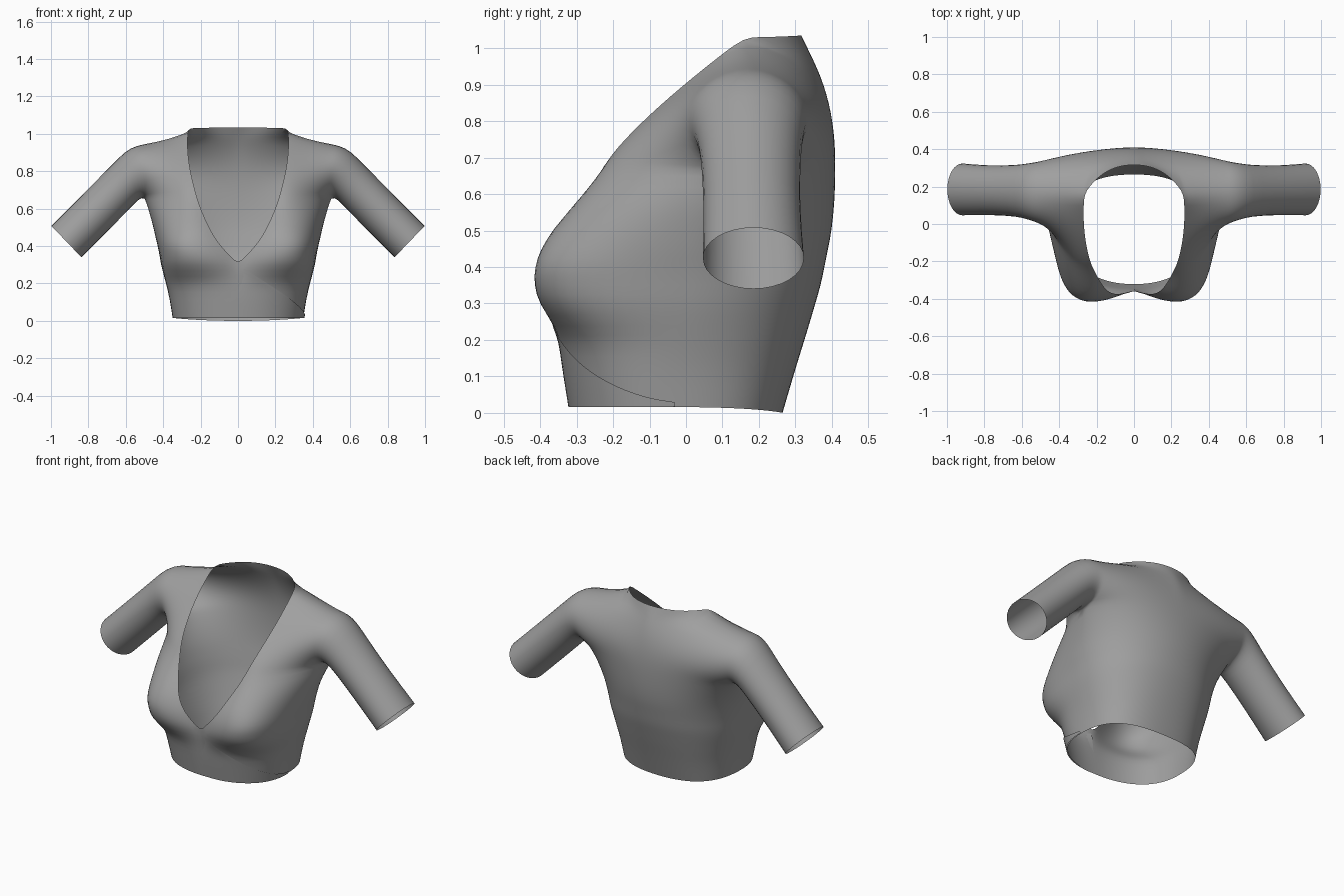
import bpy, bmesh, math
from mathutils import Vector

if "Cube" in bpy.data.objects:
    bpy.data.objects.remove(bpy.data.objects["Cube"], do_unlink=True)

FRONT_COLS, NECK_COLS, ARM_ROWS = 10, 6, 8
BACK_COLS = FRONT_COLS + NECK_COLS

# Torso rows up to the armpit:
# height, front edge x/y, two curve handles x/y, side x/y, back y
ROWS = [
    (.016, 0, -.322, .20, -.325, .36, -.23, .350, -.03, .265),
    (.120, 0, -.338, .20, -.345, .38, -.26, .366, -.03, .300),
    (.190, 0, -.346, .20, -.358, .39, -.29, .383, -.02, .322),
    (.235, 0, -.350, .20, -.388, .41, -.35, .395, -.02, .336),
    (.300, 0, -.355, .22, -.450, .43, -.45, .412, -.01, .355),
    (.350, .045, -.368, .25, -.470, .43, -.45, .420, 0, .370),
    (.400, .092, -.378, .28, -.465, .43, -.44, .430, 0, .380),
    (.450, .128, -.368, .28, -.450, .43, -.39, .443, .01, .390),
    (.500, .155, -.348, .28, -.420, .44, -.32, .453, .03, .400),
    (.580, .193, -.290, .29, -.338, .45, -.23, .475, .09, .408),
    (.660, .220, -.235, .31, -.250, .46, -.10, .500, .17, .410),
]

# Sleeve rings from armhole to cuff: top x/z, bottom x/z, centre y, radius y
SLEEVE = [
    (.54, .940, .500, .660, .170, .165),
    (.60, .915, .530, .648, .174, .154),
    (.68, .832, .570, .605, .178, .140),
    (.84, .670, .695, .478, .180, .134),
    (1.0, .510, .835, .338, .185, .142),
]


def bezier(p, t):
    u = 1 - t
    a, b, c, d = (Vector(v) for v in p)
    return a * u**3 + b * 3 * u * u * t + c * 3 * u * t * t + d * t**3


def ring_point(ring, angle):
    """Angle 0 is the underarm, a half turn is the top, front comes first."""
    tx, tz, bx, bz, cy, ry = ring
    k = (1 - math.cos(angle)) / 2
    return Vector((bx + (tx - bx) * k, cy - ry * math.sin(angle), bz + (tz - bz) * k))


def row_curve(row):
    z, nx, ny, ax, ay, bx, by, sx, sy, _ = row
    return [(nx, ny, z), (ax, ay, z), (bx, by, z), (sx, sy, z)]


def lower_back(row):
    z, w, sy, b = row[0], row[7], row[8], row[9]
    zc = 0 if row is ROWS[0] else z
    corner = sy + (.8 - .38 * z) * (b - sy)
    return [(0, b, zc), (w * (.62 - .1 * z), b, zc), (w, corner, z), (w, sy, z)]


def upper_front(s):
    neck = Vector((.22 + .05 * math.sin(2 * s), -.235 + .395 * s**1.25, .66 + .37 * s))
    arm = ring_point(SLEEVE[0], math.pi * s)
    dz = arm.z - neck.z
    h1 = neck + Vector((.09, -.015 * (1 - s), dz / 3 - .02 * s))
    h2 = arm + Vector((-.04 - .1 * s, -.27 * (1 - s)**2.7, -dz / 3))
    return [neck, h1, h2, arm]


def upper_back(s):
    b = .41 - .095 * s**2.5
    arm = ring_point(SLEEVE[0], -math.pi * s)
    z = .66 + .375 * s
    dz = arm.z - z
    h1 = Vector((.275 - .055 * s, b + (.27 - b) * s**3, z + .01 * s))
    h2 = arm + Vector((-.14 * min(1, 2 * s), .13 * (1 - s)**2, -dz / 3))
    return [(0, b, z), h1, h2, arm]


def sample(curve, n):
    return [bezier(curve, i / n) for i in range(n + 1)]


def add_grid(bm, rows):
    grid = [[bm.verts.new(p) for p in r] for r in rows]
    for a, b in zip(grid, grid[1:]):
        for i in range(len(a) - 1):
            bm.faces.new((a[i], a[i + 1], b[i + 1], b[i]))


def finish(name, bm, mat, mirrored):
    """Weld seams, face the cloth outwards, then smooth it."""
    bmesh.ops.remove_doubles(bm, verts=bm.verts, dist=.0005)
    bmesh.ops.recalc_face_normals(bm, faces=bm.faces)
    low = min(bm.faces, key=lambda f: f.calc_center_median().y)
    if low.normal.y > 0:
        bmesh.ops.reverse_faces(bm, faces=bm.faces)
    mesh = bpy.data.meshes.new(name)
    bm.to_mesh(mesh)
    bm.free()
    mesh.materials.append(mat)
    mesh.polygons.foreach_set("use_smooth", [True] * len(mesh.polygons))
    obj = bpy.data.objects.new(name, mesh)
    bpy.context.collection.objects.link(obj)
    if mirrored:
        mirror = obj.modifiers.new("Mirror", "MIRROR")
        mirror.use_clip = True
        mirror.merge_threshold = .001
    sub = obj.modifiers.new("Smooth", "SUBSURF")
    sub.levels = sub.render_levels = 1


grey = bpy.data.materials.new("grey_cloth")
grey.use_nodes = True
colour = (.35, .35, .35, 1)
grey.diffuse_color = colour
grey.node_tree.nodes["Principled BSDF"].inputs["Base Color"].default_value = colour

# Blouse: front panel, back panel and sleeve of one half
bm = bmesh.new()
steps = [i / ARM_ROWS for i in range(1, ARM_ROWS + 1)]
front = [sample(row_curve(r), FRONT_COLS) for r in ROWS]
front += [sample(upper_front(s), FRONT_COLS) for s in steps]
add_grid(bm, front)

back = [sample(lower_back(r), BACK_COLS) for r in ROWS]
back += [sample(upper_back(s), BACK_COLS) for s in steps[:-1]]
shoulder = front[-1]
neckline = [(0, .318, 1.035), (.13, .318, 1.035), (.21, .25, 1.03), shoulder[0]]
back.append(sample(neckline, NECK_COLS)[:-1] + shoulder)
add_grid(bm, back)

angles = [math.pi * i / ARM_ROWS for i in range(2 * ARM_ROWS + 1)]
add_grid(bm, [[ring_point(r, a) for a in angles] for r in SLEEVE])
finish("blouse", bm, grey, True)


# Wrap-over panel: crosses from the neckline point down to the left hem
def front_point(z, t):
    for lo, hi in zip(ROWS, ROWS[1:]):
        if z <= hi[0]:
            k = (z - lo[0]) / (hi[0] - lo[0])
            return bezier(row_curve(lo), t).lerp(bezier(row_curve(hi), t), k)


bm = bmesh.new()
hem = ROWS[0][0]
panel = []
for j in range(7):
    row = []
    for i in range(15):
        t = i / 14
        edge = .03 + .27 * (1 - t)**1.5
        p = front_point(hem + (edge - hem) * j / 6, t)
        lift = 1.001 + .014 * min(1, 4 * t)
        row.append(Vector((p.x * lift, p.y * lift, p.z)))
    panel.append(row)
add_grid(bm, panel)
finish("wrap_panel", bm, grey, False)
